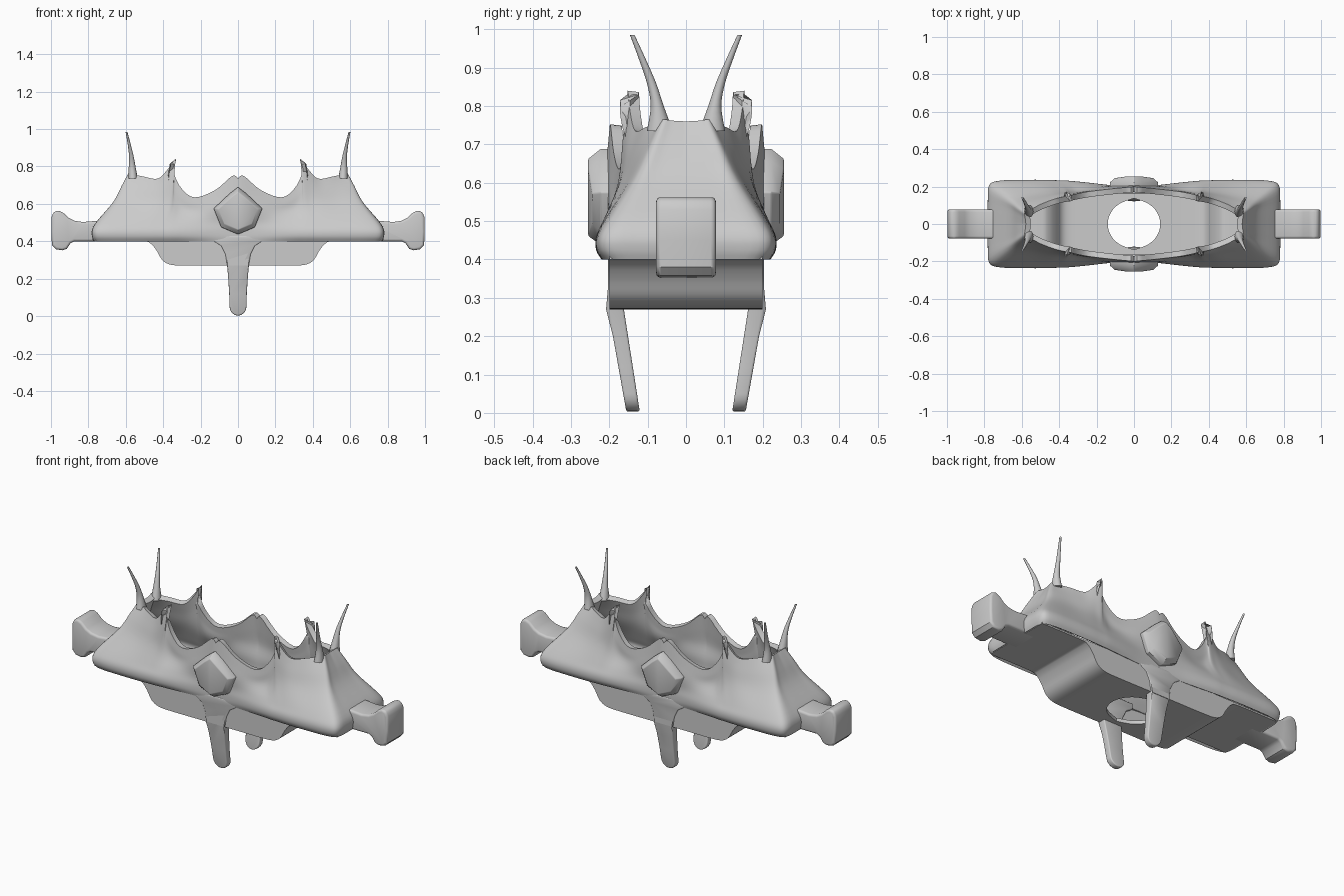
import bpy, bmesh, math
from mathutils import Vector

if "Cube" in bpy.data.objects:
    bpy.data.objects.remove(bpy.data.objects["Cube"])

MAT = bpy.data.materials.new("plain grey")
MAT.diffuse_color = (0.6, 0.6, 0.6, 1)
MAT.use_nodes = True
MAT.node_tree.nodes["Principled BSDF"].inputs["Base Color"].default_value = MAT.diffuse_color


def finish(name, bm, axes=(True, True), solid=0, bevel=0, angle=35):
    """Mirror, thicken or bevel the mesh, bake the modifiers and shade it."""
    me = bpy.data.meshes.new(name)
    bm.to_mesh(me)
    bm.free()
    ob = bpy.data.objects.new(name, me)
    bpy.context.collection.objects.link(ob)
    if bevel:
        m = ob.modifiers.new("bevel", 'BEVEL')
        m.width, m.segments, m.angle_limit = bevel, 3, math.radians(40)
    if any(axes):
        m = ob.modifiers.new("mirror", 'MIRROR')
        m.use_axis = (axes[0], axes[1], False)
        m.merge_threshold = 0.0005
    if solid:
        m = ob.modifiers.new("solid", 'SOLIDIFY')
        m.thickness, m.offset = solid, -1
    dg = bpy.context.evaluated_depsgraph_get()
    ob.data = bpy.data.meshes.new_from_object(ob.evaluated_get(dg))
    ob.modifiers.clear()
    ob.data.materials.clear()
    ob.data.materials.append(MAT)
    bpy.ops.object.select_all(action='DESELECT')
    ob.select_set(True)
    bpy.context.view_layer.objects.active = ob
    bpy.ops.object.shade_smooth_by_angle(angle=math.radians(angle))
    return ob


def spline(pts, n):
    """Catmull-Rom through the points, n steps per span."""
    p = [Vector(q) for q in pts]
    p = [p[0]] + p + [p[-1]]
    out = []
    for i in range(1, len(p) - 2):
        a, b, c, d = p[i - 1:i + 3]
        for k in range(n):
            t = k / n
            out.append(0.5 * (2 * b + (c - a) * t + (2 * a - 5 * b + 4 * c - d) * t * t
                              + (3 * b - a - 3 * c + d) * t ** 3))
    return out + [p[-2]]


def grid(bm, cols):
    vs = [[bm.verts.new(p) for p in c] for c in cols]
    for a, b in zip(vs, vs[1:]):
        for j in range(len(a) - 1):
            bm.faces.new((a[j], b[j], b[j + 1], a[j + 1]))
    return vs


def prism(pts, y0, y1):
    """Extrude an x-z outline; y0 and y1 are functions of z."""
    bm = bmesh.new()
    f = [bm.verts.new((x, y0(z), z)) for x, z in pts]
    b = [bm.verts.new((x, y1(z), z)) for x, z in pts]
    bm.faces.new(f)
    bm.faces.new(b[::-1])
    for i in range(len(pts)):
        j = (i + 1) % len(pts)
        bm.faces.new((f[j], f[i], b[i], b[j]))
    bmesh.ops.recalc_face_normals(bm, faces=bm.faces)
    return bm


# Hull wall: columns (lip x, lip y, mid x, mid y, mid z, rim x, rim y, rim z)
COLS = [
    (0, .200, 0, .215, .58, 0, .200, .735),
    (.05, .200, .03, .212, .58, .03, .197, .75),
    (.14, .202, .13, .202, .57, .12, .188, .675),
    (.24, .208, .23, .185, .56, .23, .175, .635),
    (.32, .213, .30, .175, .57, .30, .163, .68),
    (.36, .216, .34, .175, .59, .342, .152, .765),
    (.39, .217, .36, .177, .60, .335, .152, .84),
    (.42, .218, .39, .175, .60, .38, .145, .78),
    (.48, .220, .44, .172, .60, .43, .132, .735),
    (.58, .220, .52, .160, .60, .50, .105, .745),
    (.71, .215, .63, .140, .61, .555, .075, .757),
    (.765, .190, .665, .120, .61, .584, .060, .765),
    (.772, .100, .665, .075, .61, .582, .035, .762),
    (.772, 0, .665, 0, .61, .578, 0, .76)]
cols = []
for i, (lx, ly, mx, my, mz, rx, ry, rz) in enumerate(COLS):
    bulge = min(1, lx / .3)
    side = ly > 0.05
    dy = .014 * bulge if side else 0
    ex = .008 if i > 9 else 0
    ux, uy, uz = (lx * .85 + mx * .15, ly * .88 + my * .12, .505)
    cols.append(spline([(lx, -ly, .40), (lx + ex, -ly - dy, .425), (lx + ex, -ly - dy, .46),
                        (ux, -uy, uz), (mx, -my, mz),
                        ((mx * .45 + rx * .55), -(my * .45 + ry * .55), mz * .45 + rz * .55),
                        (rx, -ry, rz)], 4))
rows = [spline(r, 4) for r in zip(*cols)]
bm = bmesh.new()
grid(bm, list(zip(*rows)))
finish("hull_wall", bm, solid=.03, angle=40)

# Underside: curved sheet with a central opening, plus tray side walls
PROFILE = spline([(.15, 0, .27), (.28, 0, .27), (.36, 0, .275), (.405, 0, .30),
                  (.435, 0, .35), (.47, 0, .39), (.52, 0, .40), (.765, 0, .40)], 4)
bm = bmesh.new()
strips = []
for k in range(17):
    y = -.2 + .2 * k / 16
    edge = .14 * math.sqrt(max(0, 1 - (y / .13) ** 2))
    strips.append([(edge, y, .27)] + [(p.x, y, p.z) for p in PROFILE])
vs = grid(bm, strips)
# grid runs along y then x: flip so that the outside faces down
bmesh.ops.reverse_faces(bm, faces=bm.faces)
if sum(f.normal.z for f in bm.faces) > 0:
    bmesh.ops.reverse_faces(bm, faces=bm.faces)
bm.normal_update()
if sum(f.normal.z * f.calc_area() for f in bm.faces) > 0:
    bmesh.ops.reverse_faces(bm, faces=bm.faces)
low = vs[0]
high = [bm.verts.new((v.co.x, -.2, max(.41, v.co.z + .005))) for v in low]
for i in range(len(low) - 1):
    bm.faces.new((low[i], low[i + 1], high[i + 1], high[i]))
finish("underside_tray", bm, solid=.02)

# End knobs on short necks
outline = [(.70, .40), (.875, .40), (.895, .39), (.915, .36), (.94, .352), (.975, .358), (.995, .38),
           (.998, .45), (.997, .53), (.985, .557), (.96, .565), (.935, .553), (.905, .525),
           (.875, .51), (.83, .503), (.77, .508), (.70, .51)]
finish("end_knob", prism(outline, lambda z: -.078, lambda z: .078), axes=(True, False), bevel=.018)

# Hanging legs front and back, flared into the hull
half = [(.045, .05), (.047, .12), (.052, .20), (.058, .27), (.068, .33), (.09, .375), (.13, .40), (.13, .43)]
tip = [(.045 * math.cos(a), .05 - .047 * math.sin(a)) for a in [math.pi * k / 10 for k in range(1, 10)]]
leg = half[::-1] + tip + [(-x, z) for x, z in half]
outer = lambda z: -(.155 + .048 * min(z, .27) / .27)
inner = lambda z: -(.12 + .042 * min(z, .27) / .27)
finish("leg", prism(leg, outer, inner), axes=(False, True), bevel=.006)

# Faceted emblem on each long side
shape = [(0, .69), (.045, .655), (.13, .575), (.09, .475), (0, .437)]
ring = shape + [(-x, z) for x, z in shape[3:0:-1]]
bm = bmesh.new()
loops = []
for s, y in ((1, -.195), (1, -.222), (.8, -.245)):
    loops.append([bm.verts.new((x * s, y if s == 1 else y - .01 * (abs(x) < .06),
                                .56 + (z - .56) * s)) for x, z in ring])
for a, b in zip(loops, loops[1:]):
    for i in range(8):
        j = (i + 1) % 8
        bm.faces.new((a[i], a[j], b[j], b[i]))
cap = loops[-1]
bm.faces.new(cap[:5])
bm.faces.new(cap[4:] + cap[:1])
bmesh.ops.recalc_face_normals(bm, faces=bm.faces)
finish("side_emblem", bm, axes=(False, True), bevel=.004)

# Tall curved horns at the four upper corners
bm = bmesh.new()
path = [(.562, .068, .735, .026, .034), (.566, .075, .80, .018, .017), (.571, .09, .86, .012, .012),
        (.582, .113, .92, .008, .009), (.596, .14, .985, .005, .006)]
centre = spline([p[:3] for p in path], 4)
radius = spline([(p[3], p[4], 0) for p in path], 4)
rings = [[bm.verts.new((c.x + r.x * math.cos(a), -c.y + r.y * math.sin(a), c.z))
          for a in [math.tau * k / 12 for k in range(12)]] for c, r in zip(centre, radius)]
for a, b in zip(rings, rings[1:]):
    for i in range(12):
        j = (i + 1) % 12
        bm.faces.new((a[i], a[j], b[j], b[i]))
bm.faces.new(rings[-1])
bm.faces.new(rings[0][::-1])
finish("corner_horn", bm, angle=60)
